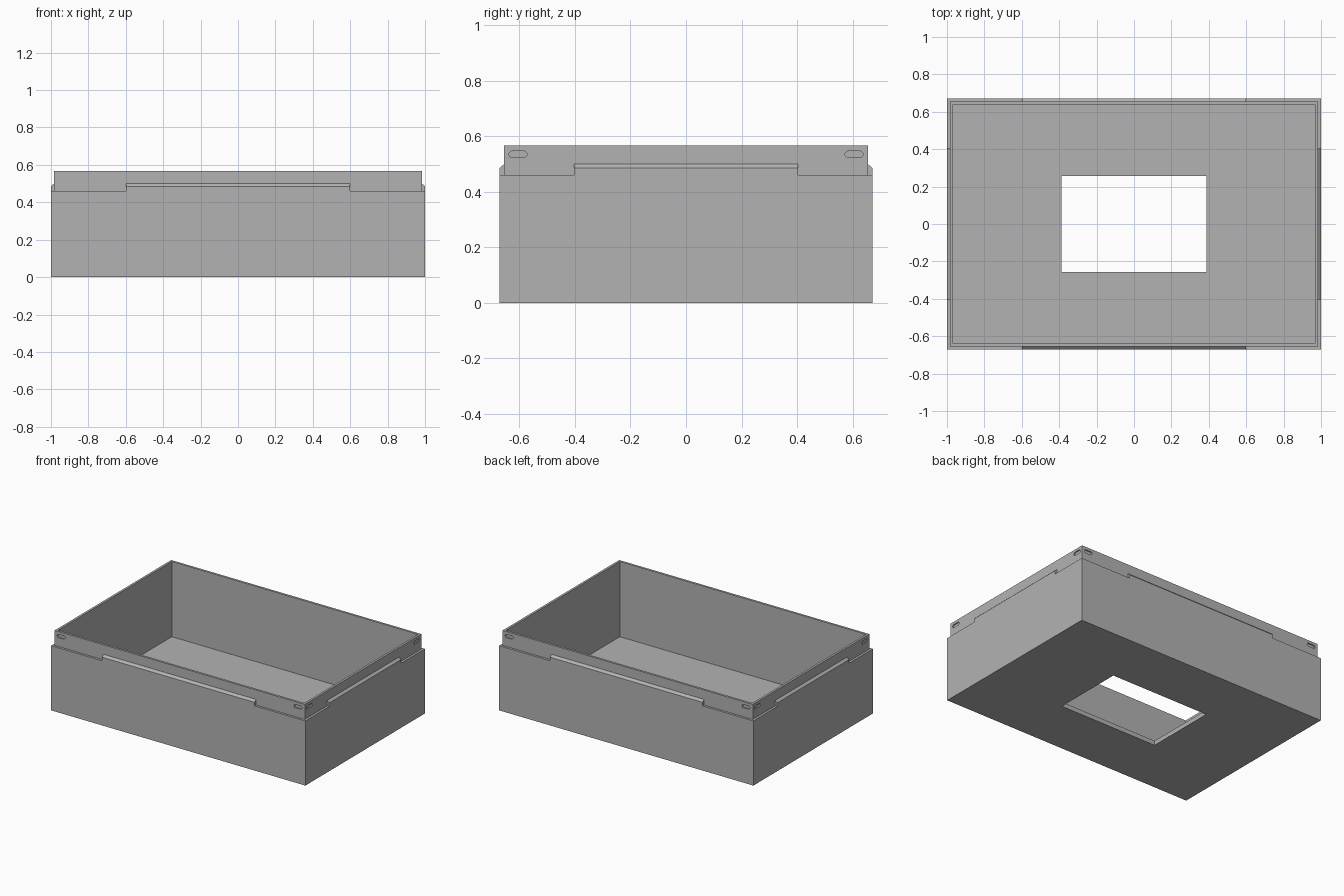
import bpy, bmesh, math

if "Cube" in bpy.data.objects:
    bpy.data.objects.remove(bpy.data.objects["Cube"])

HX, HY = 1.0, 0.671          # half width and half depth
RIM = 0.016                  # step from outer wall to rim
WALL = 0.032                 # full wall thickness

grey = bpy.data.materials.new("grey plastic")
grey.diffuse_color = (0.45, 0.45, 0.45, 1)
grey.use_nodes = True
grey.node_tree.nodes["Principled BSDF"].inputs["Base Color"].default_value = grey.diffuse_color


def make_object(name, bm):
    bmesh.ops.recalc_face_normals(bm, faces=bm.faces)
    mesh = bpy.data.meshes.new(name)
    bm.to_mesh(mesh)
    bm.free()
    mesh.materials.append(grey)
    obj = bpy.data.objects.new(name, mesh)
    bpy.context.collection.objects.link(obj)
    return obj


def prism(bm, base, offset):
    """Closed solid from a base polygon swept along an offset vector."""
    a = [bm.verts.new(p) for p in base]
    b = [bm.verts.new([p[i] + offset[i] for i in range(3)]) for p in base]
    bm.faces.new(a)
    bm.faces.new(b[::-1])
    n = len(a)
    for i in range(n):
        bm.faces.new((a[i], b[i], b[(i + 1) % n], a[(i + 1) % n]))


# Tray body: rectangular rings from underside, up the wall, inside, to floor opening
rings = [(HX, HY, 0), (HX, HY, 0.485),
         (HX - RIM, HY - RIM, 0.50), (HX - RIM, HY - RIM, 0.567),
         (HX - WALL, HY - WALL, 0.567), (HX - WALL, HY - WALL, 0.032),
         (0.388, 0.257, 0.032), (0.388, 0.257, 0)]
bm = bmesh.new()
loops = [[bm.verts.new((sx * x, sy * y, z))
          for sx, sy in ((-1, -1), (1, -1), (1, 1), (-1, 1))] for x, y, z in rings]
for k, low in enumerate(loops):
    high = loops[(k + 1) % len(loops)]
    for i in range(4):
        j = (i + 1) % 4
        bm.faces.new((low[i], low[j], high[j], high[i]))
tray = make_object("tray", bm)

# Cutters: lowered ledge at each corner, and shallow latch slots in the rim
bm = bmesh.new()
rx, ry = HX - RIM, HY - RIM
for sx in (-1, 1):
    for sy in (-1, 1):
        ledge = [(0.6, ry), (rx, ry), (rx, 0.404), (1.1, 0.404), (1.1, 0.8), (0.6, 0.8)]
        prism(bm, [(sx * x, sy * y, 0.46) for x, y in ledge], (0, 0, 0.055))
        slot = []
        for i in range(14):
            side = 1 if i < 7 else -1
            a = -math.pi / 2 + math.pi * (i if i < 7 else i - 1) / 6
            slot.append((side * 0.021 + 0.0115 * math.cos(a), 0.535 + 0.0115 * math.sin(a)))
        prism(bm, [(sx * 0.932 + u, sy * (ry - 0.008), z) for u, z in slot], (0, sy * 0.04, 0))
        prism(bm, [(sx * (rx - 0.008), sy * 0.605 + u, z) for u, z in slot], (sx * 0.04, 0, 0))
cutter = make_object("cutter", bm)
cutter.hide_render = True

cut = tray.modifiers.new("corner ledges and slots", 'BOOLEAN')
cut.operation = 'DIFFERENCE'
cut.solver = 'EXACT'
cut.object = cutter
bpy.context.view_layer.objects.active = tray
bpy.ops.object.modifier_apply(modifier=cut.name)
bpy.data.objects.remove(cutter)
